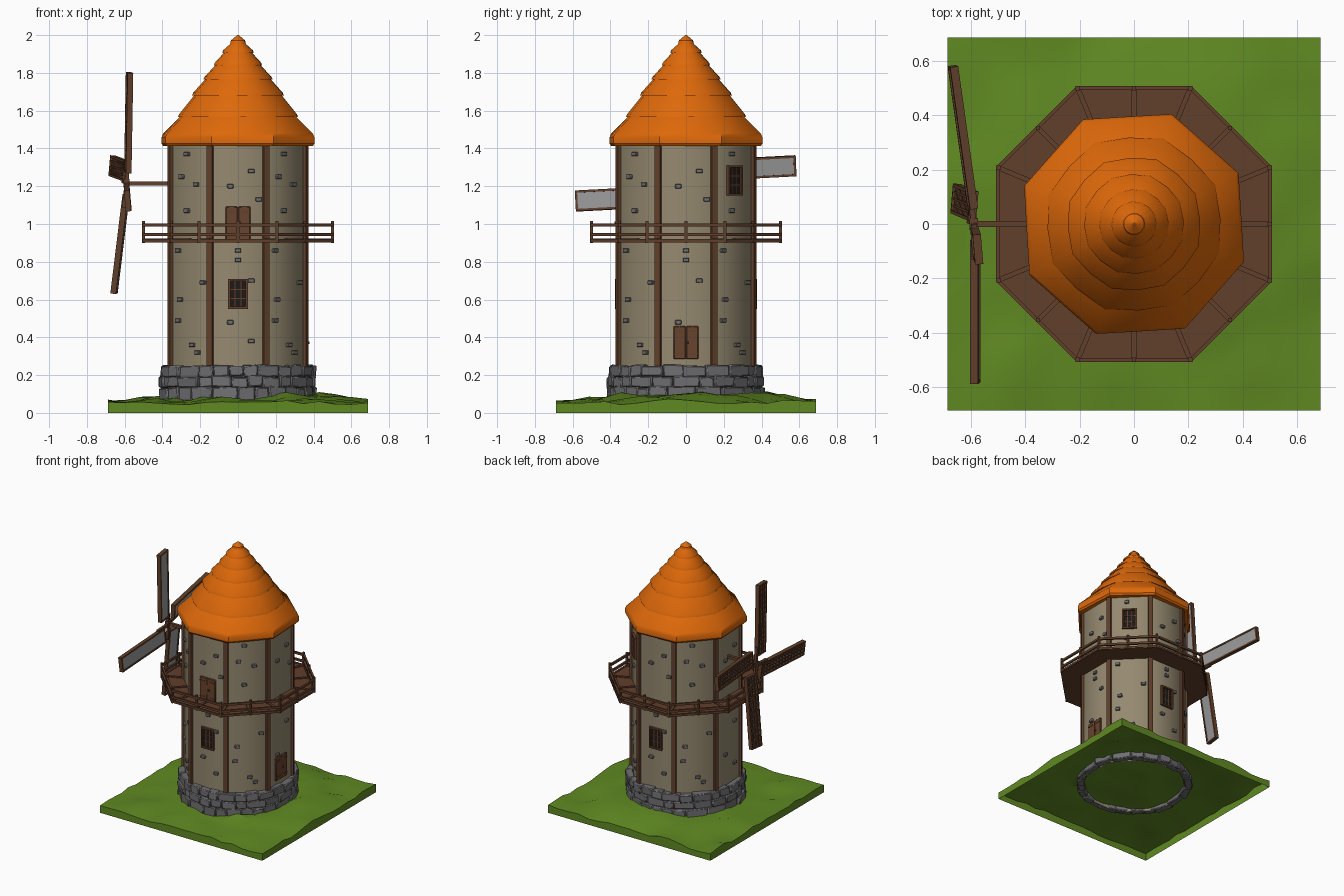
import bpy, bmesh, math, random
from mathutils import Matrix, Vector, noise

if "Cube" in bpy.data.objects:
    bpy.data.objects.remove(bpy.data.objects["Cube"])

random.seed(4)
PI = math.pi


def material(name, rgb):
    m = bpy.data.materials.new(name)
    m.diffuse_color = (*rgb, 1)
    m.use_nodes = True
    m.node_tree.nodes["Principled BSDF"].inputs["Base Color"].default_value = m.diffuse_color
    return m


ORANGE = material("orange_roof", (0.73, 0.14, 0.003))
GRASS = material("grass_green", (0.115, 0.25, 0.016))
WOOD = material("brown_wood", (0.12, 0.05, 0.024))
DOORWOOD = material("door_wood", (0.14, 0.056, 0.026))
PLASTER = material("tan_wall", (0.30, 0.25, 0.16))
STONE = material("grey_stone", (0.16, 0.16, 0.168))
CANVAS = material("grey_canvas", (0.32, 0.32, 0.32))
GLASS = material("dark_glass", (0.013, 0.010, 0.008))


def finish(bm, name, mat, angle=30, bevel=0, recalc=True):
    if recalc:
        bmesh.ops.recalc_face_normals(bm, faces=bm.faces)
    me = bpy.data.meshes.new(name)
    bm.to_mesh(me)
    bm.free()
    me.materials.append(mat)
    me.shade_smooth()
    me.set_sharp_from_angle(angle=math.radians(angle))
    ob = bpy.data.objects.new(name, me)
    bpy.context.collection.objects.link(ob)
    if bevel:
        mod = ob.modifiers.new("bevel", 'BEVEL')
        mod.width, mod.segments = bevel, 1
    return ob


def box(bm, c, size, frame=Matrix()):
    return bmesh.ops.create_cube(bm, size=1, matrix=frame @ Matrix.Translation(c)
                                 @ Matrix.Diagonal((*size, 1)))["verts"]


def bar(bm, p, q, w, h):
    p, q = Vector(p), Vector(q)
    rot = (q - p).to_track_quat('Y', 'Z').to_matrix().to_4x4()
    box(bm, (0, 0, 0), (w, (q - p).length, h), Matrix.Translation((p + q) / 2) @ rot)


def side(k):
    """Frame of tower side k: 0 front, 2 right, 4 back, 6 left; outward is local -y."""
    return Matrix.Rotation(k * PI / 4, 4, 'Z')


def polar(r, a, z):
    return Vector((r * math.cos(a), r * math.sin(a), z))


def lathe(bm, profile, n, rot, mid=None, closed=False):
    """Rings of n points; odd points scaled by mid so 16 points can form an octagon."""
    rings = []
    for i, (r, z) in enumerate(profile):
        f = mid[i] if mid else 1
        rings.append([bm.verts.new(polar(r * (f if j % 2 else 1), rot + 2 * PI * j / n, z))
                      for j in range(n)])
    pairs = list(zip(rings, rings[1:])) + ([(rings[-1], rings[0])] if closed else [])
    for a, b in pairs:
        for j in range(n):
            bm.faces.new((a[j], a[(j + 1) % n], b[(j + 1) % n], b[j]))
    return rings


# grassy ground: bumpy sheet with a skirt, open below
bm = bmesh.new()
bmesh.ops.create_grid(bm, x_segments=16, y_segments=16, size=0.687)
for v in bm.verts:
    x, y = v.co.x, v.co.y
    r = math.hypot(x, y)
    mound = max(0, min(1, (0.72 - r) / 0.3))
    v.co.z = (0.056 + mound * (0.036 + 0.03 * (x + y)) + 0.024 * noise.noise(v.co * 4.5)
              + 0.02 * noise.noise(v.co * 10 + Vector((3, 7, 1))))
rim = [e for e in bm.edges if e.is_boundary]
new = bmesh.ops.extrude_edge_only(bm, edges=rim)["geom"]
for v in new:
    if isinstance(v, bmesh.types.BMVert):
        v.co.z = 0
finish(bm, "grass_ground", GRASS, 22, recalc=False)

# octagonal tower wall
bm = bmesh.new()
lathe(bm, [(0.387, 0.055), (0.387, 1.42)], 8, PI / 8)
finish(bm, "tower_wall", PLASTER, 50)

# corner posts
bm = bmesh.new()
for k in range(8):
    box(bm, (0, -0.384, 0.775), (0.032, 0.026, 1.29), side(k + 0.5))
finish(bm, "corner_posts", WOOD)

# foundation of three courses of rough stones
bm = bmesh.new()
for course, (z0, z1) in enumerate([(0.06, 0.135), (0.135, 0.192), (0.192, 0.25)]):
    n = 23 + course
    widths = [random.uniform(0.6, 1.4) for _ in range(n)]
    total, a = sum(widths), course * 0.13
    for w in widths:
        step = 2 * PI * w / total
        r = 0.383 + random.uniform(-0.009, 0.009)
        vs = box(bm, (0, -r, (z0 + z1) / 2 + random.uniform(-0.004, 0.004)),
                 (step * 0.40, 0.052, z1 - z0 + 0.002), Matrix.Rotation(a + step / 2, 4, 'Z'))
        for v in vs:
            v.co += Vector([random.uniform(-0.005, 0.005) for _ in range(3)])
        a += step
finish(bm, "foundation_stones", STONE, 20, bevel=0.006)

# small bricks showing through the plaster, two patterns on alternate sides
straight = [(.07, 1.28), (-.04, 1.2), (.11, 1.13), (0, .86), (0, .81), (.07, .7),
            (-.04, .48), (.07, .38)]
slanted = [(-.02, 1.37), (-.06, 1.25), (.05, 1.21), (-.02, 1.07), (-.085, .86), (.1, .69),
           (-.07, .6), (-.085, .49), (.02, .36), (.06, .32)]
bm = bmesh.new()
for k in range(8):
    for u, z in (slanted if k % 2 else straight):
        if k == 3 and 1.13 < z < 1.33 or k == 2 and z < 0.47 and u < 0.08:
            continue
        box(bm, (u, -0.36, z), (0.034, 0.026, 0.022), side(k))
finish(bm, "wall_bricks", STONE, bevel=0.003)

# layered octagonal roof
bm = bmesh.new()
lips = [(.332, 1.57), (.252, 1.683), (.188, 1.768), (.13, 1.842), (.084, 1.908), (.042, 1.96)]
prof, mid = [(.418, 1.412), (.428, 1.425), (.428, 1.46), (.418, 1.48)], [.925] * 4
for i, (r, z) in enumerate(lips):
    m = .945 + i * .008
    prof += [(r - .014, z + .005), (r, z - .004), (r - .004, z + .012)]
    mid += [m, m + .015, m + .005]
prof.append((.004, 2.0))
mid.append(1)
rings = lathe(bm, prof, 16, PI / 8 + 0.06, mid)
bm.faces.new(rings[0])
bm.faces.new(rings[-1])
finish(bm, "roof", ORANGE, 35)

# balcony deck
bm = bmesh.new()
lathe(bm, [(.37, .902), (.545, .902), (.545, .916), (.37, .916)], 8, PI / 8, closed=True)
finish(bm, "balcony_deck", WOOD)

# balcony joists, posts and rails
bm = bmesh.new()
for k in range(16):
    a = PI / 8 * (k + 1)
    f = 1 if k % 2 == 0 else math.cos(PI / 8)      # corners and middles of sides
    bar(bm, polar(.38 * f, a, .917), polar(.545 * f, a, .917), .018, .012)
    bar(bm, polar(.541 * f, a, .9), polar(.541 * f, a, 1.016), .015, .015)
    if k % 2 == 0:
        for z in (.913, .945, .995):
            bar(bm, polar(.543, a, z), polar(.543, a + PI / 4, z), .014, .016)
finish(bm, "balcony_railing", WOOD)

# double doors: front on the balcony, right side at the bottom
for name, k, z in (("balcony_door", 0, 1.005), ("ground_door", 2, .372)):
    bm = bmesh.new()
    for s in (-1, 1):
        box(bm, (s * .0335, -.36, z), (.064, .022, .175), side(k))
    finish(bm, name, DOORWOOD, bevel=0.004)
    bm = bmesh.new()
    box(bm, (0, -.36, z), (.006, .018, .17), side(k))
    for s in (-1, 1):
        for h in (-.06, .06):
            box(bm, (s * .042, -.371, z + h), (.045, .006, .008), side(k))
    box(bm, (.012, -.373, z), (.01, .012, .014), side(k))
    finish(bm, name + "_fittings", WOOD)

# windows: dark pane with frame and glazing bars
for name, k, z in (("front_window", 0, .63), ("back_window", 4, .63), ("upper_window", 3, 1.23)):
    bm = bmesh.new()
    box(bm, (0, -.358, z), (.09, .012, .15), side(k))
    finish(bm, name + "_pane", GLASS)
    bm = bmesh.new()
    for s in (-1, 1):
        box(bm, (s * .047, -.362, z), (.012, .026, .158), side(k))
        box(bm, (0, -.362, z + s * .074), (.1, .026, .012), side(k))
        box(bm, (0, -.362, z + s * .024), (.09, .008, .005), side(k))
        box(bm, (s * .015, -.362, z), (.005, .008, .15), side(k))
    finish(bm, name + "_frame", WOOD)

# sail axle and hub
HUB = Vector((-.59, 0, 1.215))
bm = bmesh.new()
bar(bm, (-.34, 0, 1.215), (-.605, 0, 1.215), .022, .022)
box(bm, HUB, (.03, .045, .045))
finish(bm, "sail_axle", WOOD)

# four sails: spar, frame and lattice, with canvas on the tower side
for i, lean in enumerate((8, -1, 0, 7)):
    t, ln = i * PI / 2 + math.radians(3), math.radians(lean)
    arm = Vector((-math.sin(ln), math.cos(t) * math.cos(ln), math.sin(t) * math.cos(ln)))
    across = Vector((0, -math.sin(t), math.cos(t)))
    F = Matrix((across, arm.cross(across), arm)).transposed().to_4x4()
    F = Matrix.Translation(HUB) @ F @ Matrix.Rotation(math.radians(5), 4, 'Z')
    bm = bmesh.new()
    box(bm, (.006, 0, .06), (.02, .02, .14), F)                  # spar root
    for x in (.014, .112):
        box(bm, (x, 0, .325), (.012, .03, .53), F)
    for z in (.066, .584):
        box(bm, (.063, 0, z), (.11, .03, .012), F)
    for x in (.038, .063, .088):
        box(bm, (x, -.005, .325), (.008, .01, .52), F)
    for j in range(1, 14):
        box(bm, (.063, -.005, .066 + j * .037), (.1, .009, .008), F)
    finish(bm, f"sail_frame_{i + 1}", WOOD)
    bm = bmesh.new()
    box(bm, (.063, .008, .325), (.095, .006, .515), F)
    finish(bm, f"sail_canvas_{i + 1}", CANVAS)
